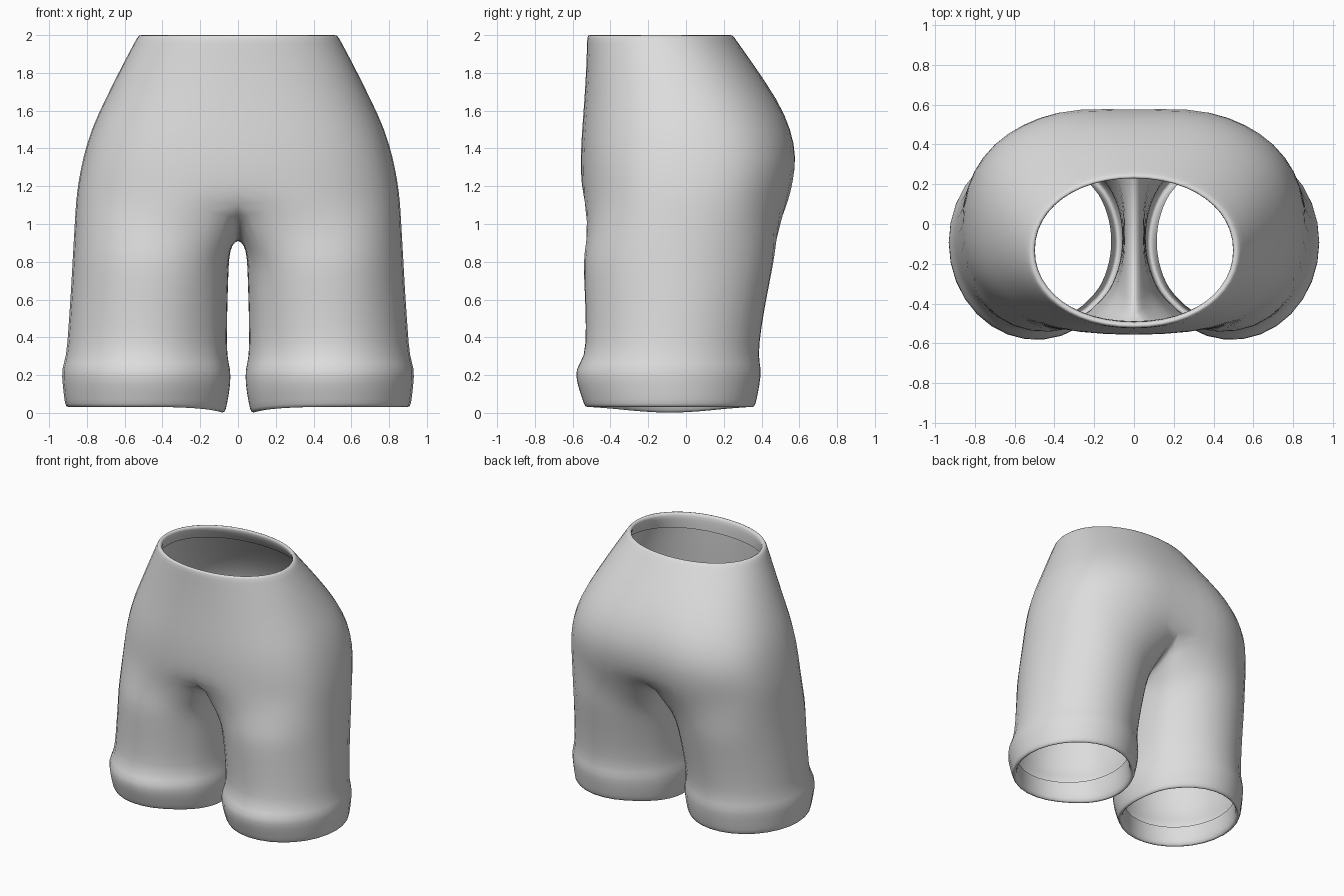
import bpy, bmesh, math

if "Cube" in bpy.data.objects:
    bpy.data.objects.remove(bpy.data.objects["Cube"])

COLS = 12      # outer columns per side, front centre to back centre
BRIDGE = 7     # columns running between the legs
GROW = 1.006   # makes up for the shrinkage of the rounding
SPAN = 142     # leg angle, either way from outside, covered by outer columns


def power(v, p):
    return math.copysign(abs(v) ** p, v)


def torso_ring(z, xo, yf, yb, n, dent=0.0, front_dent=0.0):
    """Half section from front centre round the side to back centre."""
    yc, h = (yf + yb) / 2, (yb - yf) / 2 * GROW
    ring = []
    for i in range(COLS + 1):
        a = math.radians(-90 + 180 * i / COLS)
        x = xo * GROW * power(max(math.cos(a), 0), 2 / n)
        if i in (0, COLS):
            x = 0.0
        y = yc + h * power(math.sin(a), 2 / n)
        if i == COLS:
            y -= dent
        if i == 0:
            y += front_dent
        ring.append((x, y, z))
    return ring


def leg_ring(z, xi, xo, yf, yb, dip=0.0, n=2.0):
    """Full leg section; the last columns are the inner thigh."""
    angles = [-SPAN + 2 * SPAN * i / COLS for i in range(COLS + 1)]
    step = (360 - 2 * SPAN) / (BRIDGE + 1)
    angles += [SPAN + step * j for j in range(1, BRIDGE + 1)]
    ring = []
    for d in angles:
        c, s = math.cos(math.radians(d)), math.sin(math.radians(d))
        # only the inner side is squarer than an ellipse
        p = 2 / n if c < 0 else 1
        ring.append(((xi + xo) / 2 + (xo - xi) / 2 * GROW * power(c, p),
                     (yf + yb) / 2 + (yb - yf) / 2 * GROW * power(s, p),
                     z - dip * max(0, -c) ** 4))
    return ring


# waist fold, waist rim and hips, from the inside out and down
torso = [torso_ring(*r) for r in (
    (1.88, 0.55, -0.49, 0.29, 2.1),
    (1.96, 0.50, -0.49, 0.232, 2.1),
    (2.00, 0.497, -0.498, 0.228, 2.1),
    (2.003, 0.528, -0.523, 0.247, 2.1),
    (1.97, 0.545, -0.526, 0.27, 2.1),
    (1.85, 0.61, -0.528, 0.355, 2.2),
    (1.65, 0.71, -0.54, 0.50, 2.3, 0.012),
    (1.50, 0.78, -0.552, 0.575, 2.4, 0.025),
    (1.35, 0.823, -0.56, 0.605, 2.5, 0.03),
    (1.22, 0.848, -0.56, 0.59, 2.5, 0.04, 0.005),
    (1.12, 0.86, -0.56, 0.568, 2.5, 0.06, 0.03),
)]

# legs, cuffs and the hem folded up inside
legs = [leg_ring(*r) for r in (
    (0.80, 0.05, 0.885, -0.555, 0.475, 0, 2.5),
    (0.65, 0.055, 0.893, -0.547, 0.445, 0, 2.3),
    (0.45, 0.06, 0.907, -0.54, 0.408, 0, 2.1),
    (0.29, 0.06, 0.918, -0.545, 0.392),
    (0.235, 0.04, 0.945, -0.602, 0.413),
    (0.15, 0.04, 0.938, -0.588, 0.402),
    (0.065, 0.06, 0.928, -0.557, 0.385, 0.025),
    (0.03, 0.07, 0.921, -0.547, 0.375, 0.032),
    (0.03, 0.095, 0.896, -0.522, 0.35, 0.03),
    (0.08, 0.11, 0.882, -0.51, 0.34, 0.01),
    (0.18, 0.115, 0.88, -0.515, 0.34),
)]

# saddle between the legs, running back centre to front centre
front, back = torso[-1][0], torso[-1][-1]
saddle = []
for j in range(1, BRIDGE + 1):
    s = j / (BRIDGE + 1)
    y = back[1] + (front[1] - back[1]) * s
    saddle.append((0.0, y * 0.95, 0.922 + 0.198 * abs(2 * s - 1) ** 2.4))

# blend from the hips and saddle into the leg
join = torso[-1] + saddle
blend = []
for t in (0.33, 0.67):
    ring = []
    for k, (p, q) in enumerate(zip(join, legs[0])):
        # the arch between the legs opens quickest in its middle
        mid = math.sin(math.pi * (k - COLS) / (BRIDGE + 1)) if k > COLS else 0
        tx = t ** (1 - 0.7 * mid)
        ring.append((p[0] + (q[0] - p[0]) * tx,
                     p[1] + (q[1] - p[1]) * t,
                     p[2] + (q[2] - p[2]) * t))
    blend.append(ring)

bm = bmesh.new()


def skin(rings, closed):
    for a, b in zip(rings, rings[1:]):
        n = len(a)
        for i in range(n if closed else n - 1):
            k = (i + 1) % n
            bm.faces.new((a[i], b[i], b[k], a[k]))


upper = [[bm.verts.new(p) for p in r] for r in torso]
bridge = [bm.verts.new(p) for p in saddle]
lower = [[bm.verts.new(p) for p in r] for r in blend + legs]
skin(upper, False)
skin([upper[-1] + bridge] + lower, True)
for f in bm.faces:
    f.smooth = True

mesh = bpy.data.meshes.new("shorts")
bm.to_mesh(mesh)
bm.free()
shorts = bpy.data.objects.new("shorts", mesh)
bpy.context.collection.objects.link(shorts)

# plain cloth colour
cloth = bpy.data.materials.new("light grey cloth")
cloth.diffuse_color = (0.72, 0.72, 0.72, 1)
cloth.use_nodes = True
cloth.node_tree.nodes["Principled BSDF"].inputs["Base Color"].default_value = cloth.diffuse_color
mesh.materials.append(cloth)

# other half and rounding
mirror = shorts.modifiers.new("mirror", 'MIRROR')
mirror.use_clip = True
mirror.merge_threshold = 0.001
smooth = shorts.modifiers.new("rounding", 'SUBSURF')
smooth.levels = smooth.render_levels = 1
